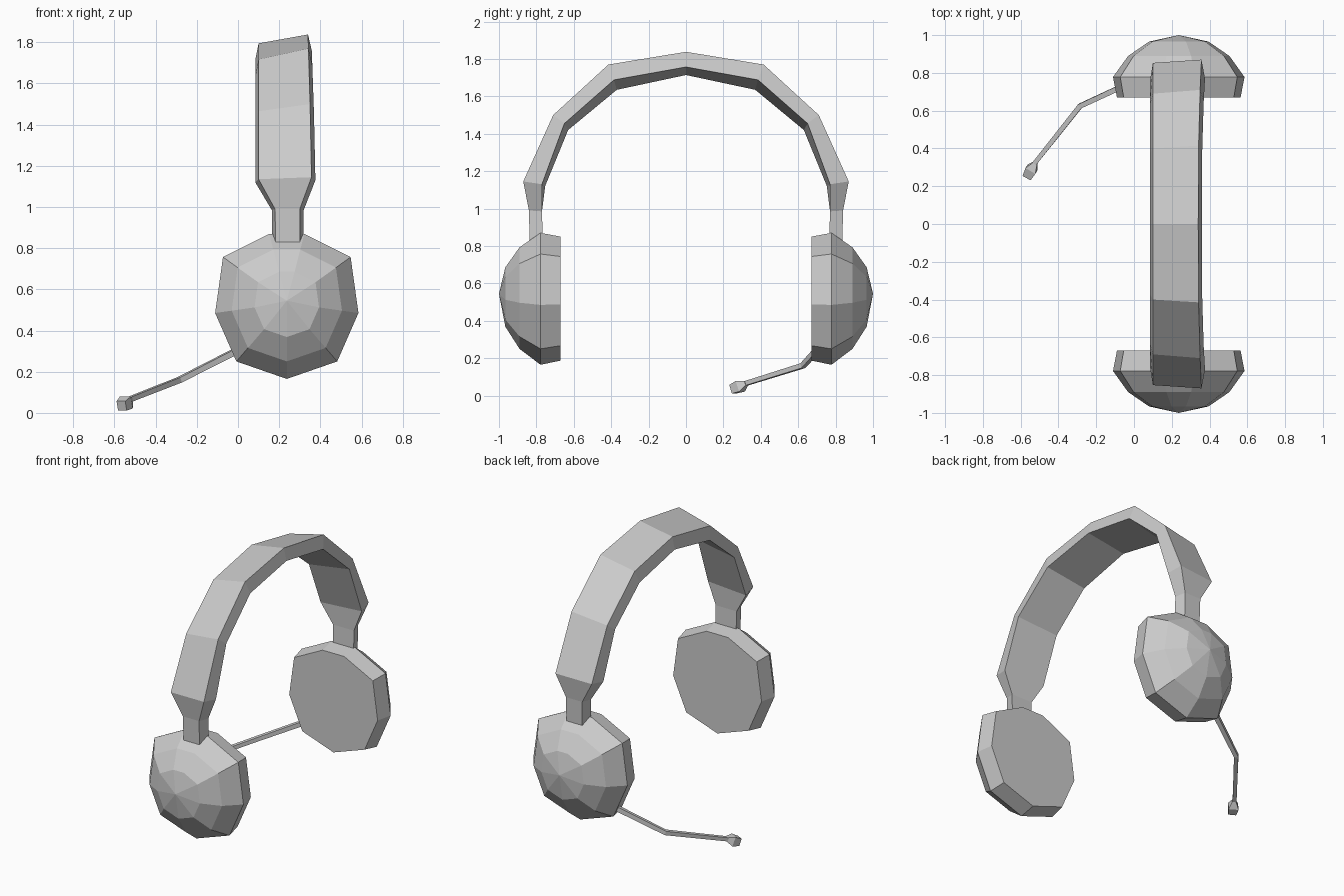
import bpy, bmesh
from math import cos, sin, pi
from mathutils import Vector

if "Cube" in bpy.data.objects:
    bpy.data.objects.remove(bpy.data.objects["Cube"])


def loft(name, rings, cap_start=True, cap_end=True, tip=None, mirror=False):
    """Skin equal-sized rings of points, with flat caps or a pointed end."""
    bm = bmesh.new()
    loops = [[bm.verts.new(p) for p in ring] for ring in rings]
    n = len(loops[0])
    for a, b in zip(loops, loops[1:]):
        for i in range(n):
            j = (i + 1) % n
            bm.faces.new((a[i], a[j], b[j], b[i]))
    if cap_start:
        bm.faces.new(loops[0])
    if tip:
        t = bm.verts.new(tip)
        for i in range(n):
            bm.faces.new((loops[-1][i], loops[-1][(i + 1) % n], t))
    elif cap_end:
        bm.faces.new(loops[-1])
    bmesh.ops.recalc_face_normals(bm, faces=bm.faces)
    if not (cap_end or tip):
        # open shell: make sure the normals point away from the band's middle
        bm.faces.ensure_lookup_table()
        mid = sum((Vector(p) for p in rings[0]), Vector()) / n
        if bm.faces[0].normal.dot(bm.faces[0].calc_center_median() - mid) < 0:
            bmesh.ops.reverse_faces(bm, faces=bm.faces)
    mesh = bpy.data.meshes.new(name)
    bm.to_mesh(mesh)
    bm.free()
    obj = bpy.data.objects.new(name, mesh)
    bpy.context.collection.objects.link(obj)
    if mirror:
        mod = obj.modifiers.new("Mirror", 'MIRROR')
        mod.use_axis = (False, True, False)
        mod.merge_threshold = 0.0005
    return obj


# Ear cups: nine-sided outline, flat pad inside, faceted dome outside
CX, CZ = 0.237, 0.535
half = [(0.245, -0.285), (0.348, -0.05), (0.31, 0.222), (0.085, 0.335)]
outline = [(0, -0.37)] + half + [(-x, z) for x, z in reversed(half)]
cup_profile = [(0.67, 0.94), (0.778, 1.0), (0.89, 0.77), (0.966, 0.45)]
cup_rings = [[(CX + x * s, y, CZ + z * s) for x, z in outline]
             for y, s in cup_profile]
loft("ear_cups", cup_rings, tip=(CX, 1.0, CZ + 0.01), mirror=True)

# Headband: outer (y, z), inner (y, z), left and right x, left-edge drop (y, z)
stations = [
    ((0.835, 0.80), (0.765, 0.80), (0.183, 0.30), (0, 0)),
    ((0.84, 0.99), (0.77, 0.985), (0.18, 0.30), (0, 0)),
    ((0.87, 1.145), (0.77, 1.13), (0.10, 0.357), (0.017, 0.01)),
    ((0.71, 1.50), (0.65, 1.455), (0.10, 0.35), (0.02, 0.035)),
    ((0.415, 1.77), (0.385, 1.688), (0.10, 0.342), (0.015, 0.053)),
    ((0, 1.838), (0, 1.757), (0.10, 0.34), (0, 0.043)),
]
band = []
for (oy, oz), (iy, iz), (xl, xr), (dy, dz) in stations:
    band.append([(xr, oy, oz), (xl, oy - dy, oz - dz),
                 (xl - 0.016, iy - dy, iz - dz), (xr + 0.019, iy, iz)])
loft("headband", band, cap_end=False, mirror=True)


def square_tube(name, path):
    """Four-sided tube along (point, radius) pairs."""
    pts = [Vector(p) for p, r in path]
    rings = []
    for i, (p, r) in enumerate(path):
        d = (pts[min(i + 1, len(pts) - 1)] - pts[max(i - 1, 0)]).normalized()
        side = d.cross(Vector((0, 0, 1))).normalized()
        up = side.cross(d)
        rings.append([pts[i] + r * (side * cos(a) + up * sin(a))
                      for a in (pi / 4 + k * pi / 2 for k in range(4))])
    return loft(name, rings)


# Microphone boom and its capsule, on the rear cup only
square_tube("microphone_boom", [((0.04, 0.775, 0.325), 0.021),
                                ((-0.285, 0.625, 0.16), 0.019),
                                ((-0.535, 0.31, 0.062), 0.017)])
square_tube("microphone_capsule", [((-0.522, 0.322, 0.066), 0.017),
                                   ((-0.543, 0.29, 0.05), 0.043),
                                   ((-0.565, 0.25, 0.034), 0.034)])
